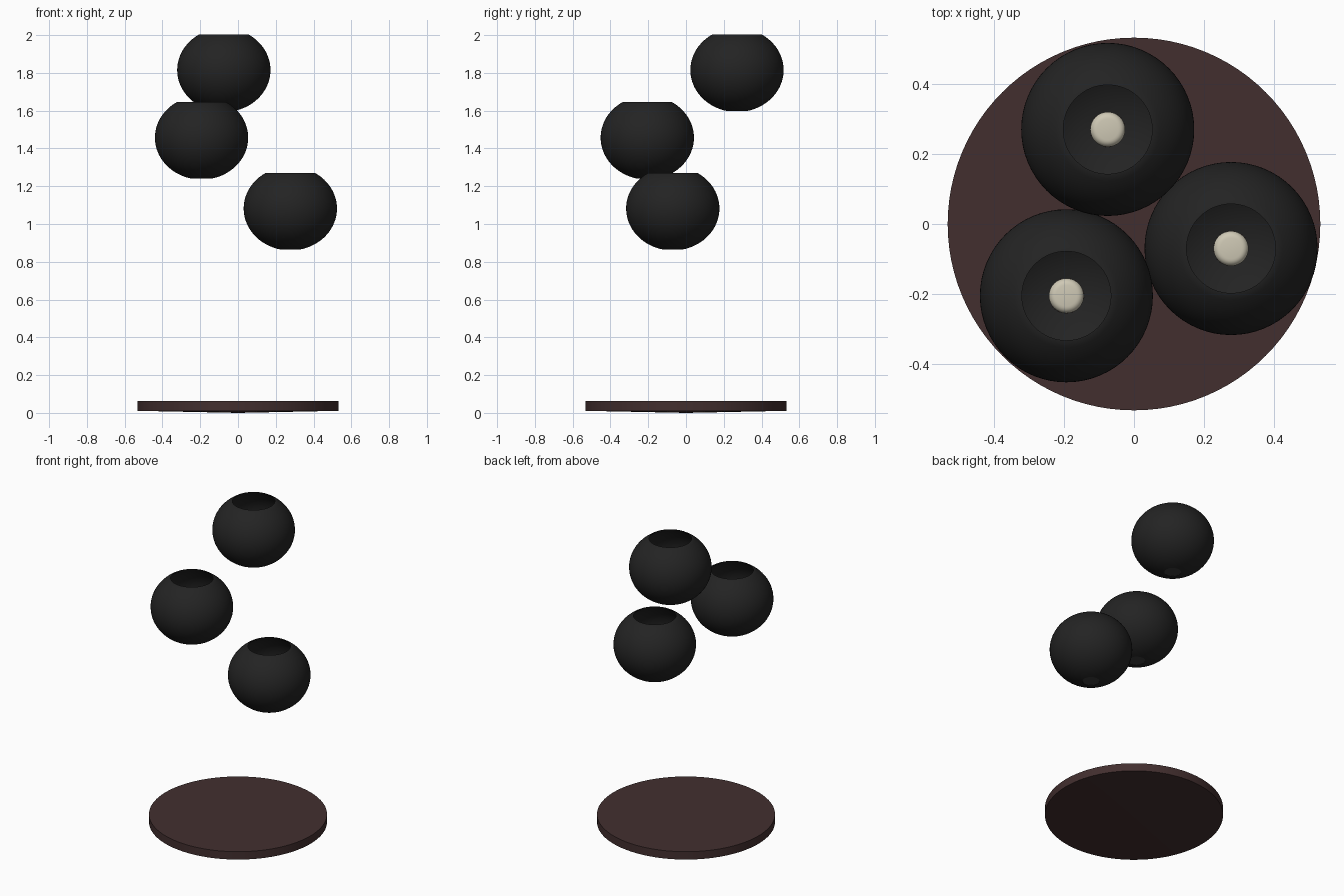
import bpy, bmesh, math

if "Cube" in bpy.data.objects:
    bpy.data.objects.remove(bpy.data.objects["Cube"])


def material(name, rgb):
    m = bpy.data.materials.new(name)
    m.diffuse_color = (*rgb, 1)
    m.use_nodes = True
    m.node_tree.nodes["Principled BSDF"].inputs["Base Color"].default_value = m.diffuse_color
    return m


BLACK = material("matte_black", (0.017, 0.017, 0.017))
GREY = material("dark_grey", (0.045, 0.045, 0.045))
CREAM = material("cream_glass", (0.62, 0.58, 0.46))
BROWN = material("dark_brown", (0.055, 0.028, 0.028))


def lathe(name, profile, loc, mat, steps=64, angle=35):
    """Revolve an (r, z) profile around the z axis."""
    bm = bmesh.new()
    verts = [bm.verts.new((r, 0, z)) for r, z in profile]
    edges = [bm.edges.new(p) for p in zip(verts, verts[1:])]
    bmesh.ops.spin(bm, geom=verts + edges, axis=(0, 0, 1), cent=(0, 0, 0),
                   angle=2 * math.pi, steps=steps)
    bmesh.ops.remove_doubles(bm, verts=bm.verts, dist=1e-5)
    bmesh.ops.recalc_face_normals(bm, faces=bm.faces)
    me = bpy.data.meshes.new(name)
    bm.to_mesh(me)
    bm.free()
    me.materials.append(mat)
    ob = bpy.data.objects.new(name, me)
    ob.location = loc
    bpy.context.collection.objects.link(ob)
    bpy.context.view_layer.objects.active = ob
    ob.select_set(True)
    bpy.ops.object.shade_smooth_by_angle(angle=math.radians(angle))
    ob.select_set(False)
    return ob


def arc(a, b, r_end, r_start, n=28):
    """Ellipse arc from the bottom radius r_start to the top radius r_end."""
    t0 = -math.acos(r_start / a)
    t1 = math.acos(r_end / a)
    return [(a * math.cos(t0 + (t1 - t0) * i / n),
             b * math.sin(t0 + (t1 - t0) * i / n)) for i in range(n + 1)]


# Hollow round shade: outer wall, rim, inner wall, small hole below
outer = arc(0.247, 0.222, 0.13, 0.05)
inner = arc(0.239, 0.214, 0.127, 0.05)
inner[-1] = (0.127, outer[-1][1])
shade = outer + inner[::-1] + [outer[0]]

# Socket fills the hole; rounded bulb sits on it
socket = [(0, -0.216), (0.05, -0.216), (0.05, -0.10), (0, -0.10)]
bulb = [(0, -0.10), (0.05, -0.10), (0.05, 0.0)]
bulb += [(0.03 + 0.02 * math.cos(t * math.pi / 12),
          0.02 * math.sin(t * math.pi / 12)) for t in range(1, 7)]
bulb += [(0, 0.023)]

lamps = {"high": (-0.075, 0.27, 1.815),
         "middle": (-0.193, -0.205, 1.457),
         "low": (0.277, -0.07, 1.082)}
for level, loc in lamps.items():
    lathe(level + "_shade", shade, loc, BLACK)
    lathe(level + "_socket", socket, loc, GREY, 32)
    lathe(level + "_bulb", bulb, loc, CREAM, 32)

# Round base plate with a barely domed underside
lathe("base_plate", [(0, 0), (0.05, 0.001), (0.532, 0.011), (0.532, 0.063), (0, 0.063)],
      (0, 0, 0), BROWN, 96)
